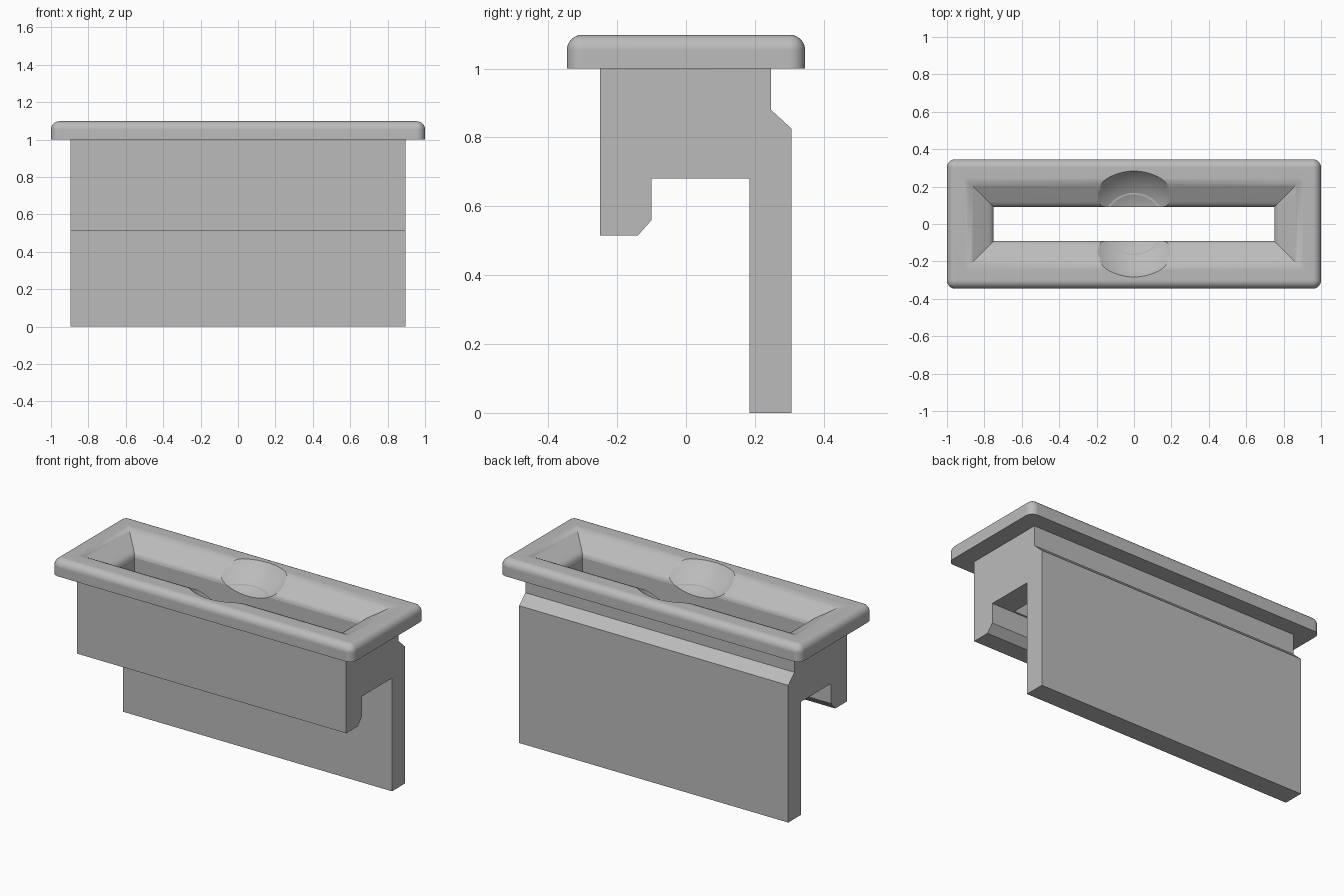
import bpy, bmesh, math

if "Cube" in bpy.data.objects:
    bpy.data.objects.remove(bpy.data.objects["Cube"])

grey = bpy.data.materials.new("light grey")
grey.use_nodes = True
COLOUR = (0.5, 0.5, 0.5, 1)
grey.diffuse_color = COLOUR
grey.node_tree.nodes["Principled BSDF"].inputs["Base Color"].default_value = COLOUR


def finish(name, bm):
    bmesh.ops.recalc_face_normals(bm, faces=bm.faces)
    mesh = bpy.data.meshes.new(name)
    bm.to_mesh(mesh)
    bm.free()
    mesh.materials.append(grey)
    obj = bpy.data.objects.new(name, mesh)
    bpy.context.collection.objects.link(obj)
    return obj


def loft(name, loops):
    """Skin a stack of matching closed loops and cap both ends."""
    bm = bmesh.new()
    rings = [[bm.verts.new(p) for p in loop] for loop in loops]
    for a, b in zip(rings, rings[1:]):
        for i in range(len(a)):
            j = (i + 1) % len(a)
            bm.faces.new((a[i], a[j], b[j], b[i]))
    bm.faces.new(rings[0])
    bm.faces.new(rings[-1])
    return finish(name, bm)


def rectangle(hx, hy, z):
    return [(-hx, -hy, z), (hx, -hy, z), (hx, hy, z), (-hx, hy, z)]


# Clip body: side profile (y, z) extruded along x
profile = [(-.25, 1), (-.25, .515), (-.14, .515), (-.1, .56), (-.1, .68),
           (.185, .68), (.185, 0), (.307, 0), (.307, .825), (.247, .88), (.247, 1)]
body = loft("clip_body", [[(x, y, z) for y, z in profile] for x in (-.895, .895)])

# Collar: slab with rounded upper and corner edges
collar = loft("collar", [rectangle(1, .346, 1), rectangle(1, .346, 1.098)])
bevel = collar.modifiers.new("round", "BEVEL")
bevel.width = .045
bevel.segments = 8
bevel.limit_method = "WEIGHT"
weights = collar.data.attributes.new("bevel_weight_edge", "FLOAT", "EDGE")
for edge in collar.data.edges:
    under = all(collar.data.vertices[v].co.z < 1.01 for v in edge.vertices)
    weights.data[edge.index].value = 0 if under else 1

# Funnel cutter: (outward offset from the slot, height)
steps = [(0, .6), (0, 1.0), (.003, 1.012), (.009, 1.022), (.018, 1.03), (.03, 1.038),
         (.11, 1.083), (.125, 1.09), (.14, 1.095), (.16, 1.099), (.16, 1.2)]
funnel = loft("slot_cutter", [rectangle(.75 + o, .09 + o, z) for o, z in steps])

# Spherical finger-scoop cutter
bm = bmesh.new()
bmesh.ops.create_uvsphere(bm, u_segments=96, v_segments=64, radius=.358)
bmesh.ops.translate(bm, verts=bm.verts, vec=(0, 0, 1.317))
scoop = finish("scoop_cutter", bm)

# Cut both parts, then bake the result and drop the cutters
for obj in (body, collar):
    bpy.ops.object.select_all(action="DESELECT")
    bpy.context.view_layer.objects.active = obj
    obj.select_set(True)
    for cutter in (funnel, scoop):
        cut = obj.modifiers.new("cut", "BOOLEAN")
        cut.operation = "DIFFERENCE"
        cut.solver = "EXACT"
        cut.object = cutter
    for mod in list(obj.modifiers):
        bpy.ops.object.modifier_apply(modifier=mod.name)
    bpy.ops.object.shade_smooth_by_angle(angle=math.radians(32))
    smooth = obj.modifiers.new("weighted normals", "WEIGHTED_NORMAL")
    smooth.keep_sharp = True

for cutter in (funnel, scoop):
    bpy.data.objects.remove(cutter)
